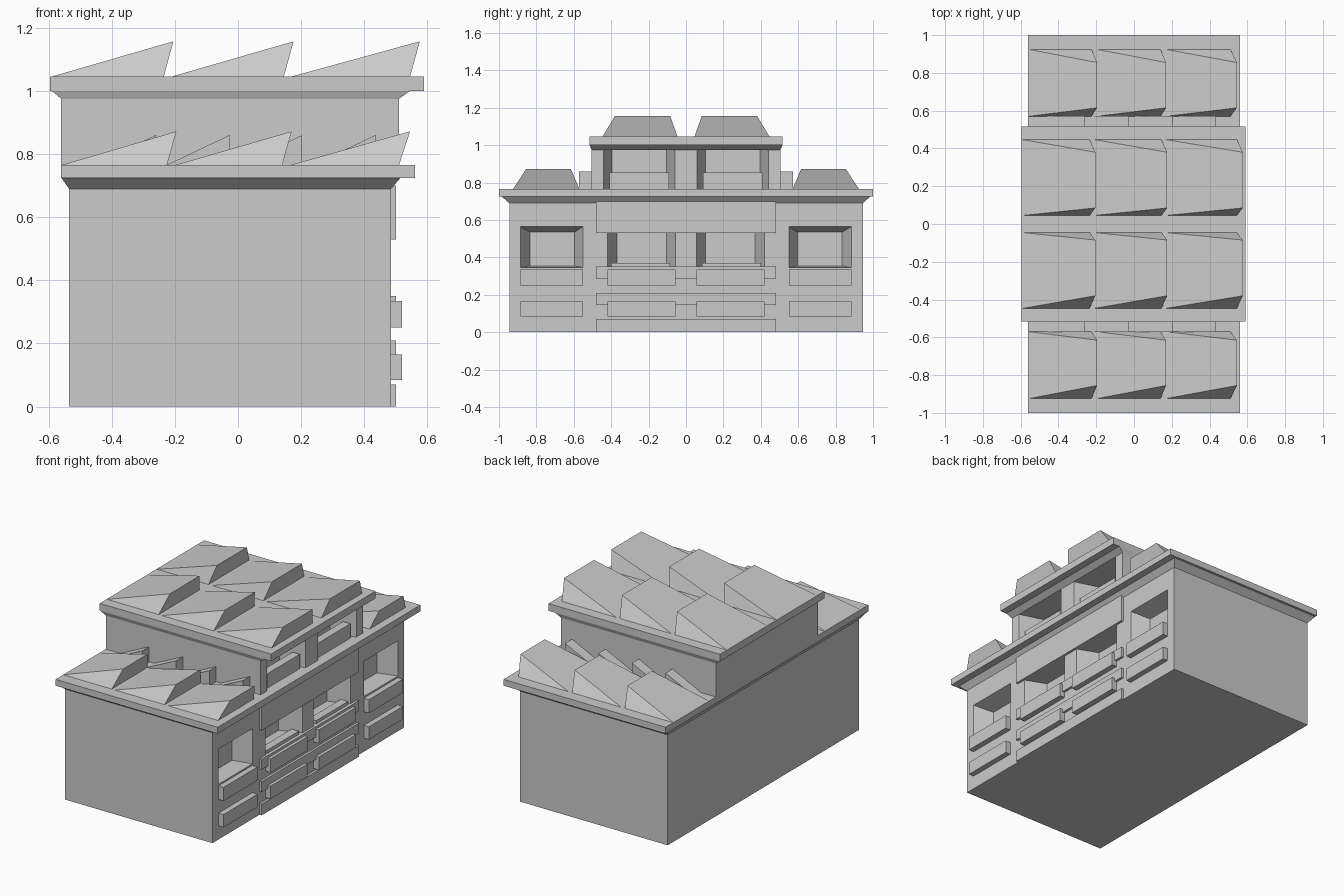
import bpy, bmesh

if "Cube" in bpy.data.objects:
    bpy.data.objects.remove(bpy.data.objects["Cube"])


def mesh_object(name, verts, faces):
    me = bpy.data.meshes.new(name)
    me.from_pydata(verts, [], faces)
    bm = bmesh.new()
    bm.from_mesh(me)
    bmesh.ops.recalc_face_normals(bm, faces=bm.faces)
    bm.to_mesh(me)
    bm.free()
    ob = bpy.data.objects.new(name, me)
    bpy.context.scene.collection.objects.link(ob)
    return ob


HEX = [(0, 1, 2, 3), (4, 5, 6, 7), (0, 1, 5, 4), (1, 2, 6, 5), (2, 3, 7, 6), (3, 0, 4, 7)]


def box(name, x0, x1, y0, y1, z0, z1):
    return frustum(name, (x0, x1, y0, y1, z0), (x0, x1, y0, y1, z1))


def frustum(name, a, b):
    """Solid between two horizontal rectangles (x0, x1, y0, y1, z)."""
    v = []
    for x0, x1, y0, y1, z in (a, b):
        v += [(x0, y0, z), (x1, y0, z), (x1, y1, z), (x0, y1, z)]
    return mesh_object(name, v, HEX)


def cut_niche(body, x_face, depth, outer, inner):
    """Cut a splayed window niche; outer and inner are (y0, y1, z0, z1)."""
    e = 0.02
    # extend the splay slightly past the wall so the cut is clean
    k = e / depth
    front = [o + (o - i) * k for o, i in zip(outer, inner)]
    v = []
    for x, (y0, y1, z0, z1) in ((x_face + e, front), (x_face - depth, inner)):
        v += [(x, y0, z0), (x, y1, z0), (x, y1, z1), (x, y0, z1)]
    cutter = mesh_object("window_cutter", v, HEX)
    cutter.hide_render = True
    mod = body.modifiers.new("niche", 'BOOLEAN')
    mod.operation = 'DIFFERENCE'
    mod.solver = 'EXACT'
    mod.object = cutter
    bpy.context.view_layer.objects.active = body
    bpy.ops.object.modifier_apply(modifier=mod.name)
    bpy.data.objects.remove(cutter)


def side(s, lo, hi):
    return (lo, hi) if s > 0 else (-hi, -lo)


def skylight(name, x0, xb, xa, s, base, top, z0, z1):
    """Sawtooth roof wedge with an overhanging, tapered high end."""
    b0, b1 = side(s, *base)
    t0, t1 = side(s, *top)
    v = [(x0, b0, z0), (xb, b0, z0), (xb, b1, z0), (x0, b1, z0), (xa, t0, z1), (xa, t1, z1)]
    return mesh_object(name, v, [(0, 1, 2, 3), (0, 4, 5, 3), (1, 2, 5, 4), (0, 1, 4), (3, 2, 5)])


# Main blocks
lower = box("lower_body", -0.535, 0.485, -0.945, 0.945, 0, 0.695)
upper = box("upper_body", -0.56, 0.51, -0.505, 0.505, 0.75, 0.98)

# Cornices: sloped soffit and flat slab
frustum("lower_soffit", (-0.535, 0.485, -0.945, 0.945, 0.69), (-0.56, 0.515, -0.985, 0.985, 0.725))
box("lower_roof_slab", -0.56, 0.56, -1, 1, 0.725, 0.765)
frustum("upper_soffit", (-0.56, 0.51, -0.505, 0.505, 0.975), (-0.59, 0.545, -0.515, 0.515, 1.0))
box("upper_roof_slab", -0.595, 0.59, -0.515, 0.515, 1.0, 1.045)

# Raised bands across the middle of the facade
for z0, z1 in ((0, 0.07), (0.145, 0.21), (0.285, 0.35), (0.53, 0.70)):
    box("facade_band", 0.475, 0.50, -0.48, 0.48, z0, z1)

for s in (-1, 1):
    # Window niches
    cut_niche(lower, 0.485, 0.11, (*side(s, 0.55, 0.885), 0.345, 0.565),
              (*side(s, 0.595, 0.835), 0.355, 0.535))
    cut_niche(lower, 0.485, 0.13, (*side(s, 0.055, 0.42), 0.35, 0.53),
              (*side(s, 0.105, 0.37), 0.35, 0.53))
    cut_niche(upper, 0.51, 0.15, (*side(s, 0.06, 0.44), 0.765, 0.974),
              (*side(s, 0.105, 0.395), 0.765, 0.974))
    # Low sills inside the niches
    box("inner_sill", 0.43, 0.48, *side(s, 0.085, 0.40), 0.345, 0.37)
    box("upper_parapet", 0.44, 0.49, *side(s, 0.09, 0.41), 0.76, 0.855)
    # Projecting balcony boxes
    for lo, hi in ((0.55, 0.885), (0.055, 0.42)):
        for z0, z1 in ((0.085, 0.165), (0.25, 0.335)):
            box("balcony", 0.475, 0.52, *side(s, lo, hi), z0, z1)
    # Sawtooth skylights on both roof levels
    for x0, xb, xa in ((-0.56, -0.225, -0.195), (-0.20, 0.14, 0.17), (0.165, 0.51, 0.545)):
        skylight("lower_skylight", x0, xb, xa, s, (0.57, 0.925), (0.615, 0.855), 0.765, 0.872)
    for x0, xb, xa in ((-0.592, -0.235, -0.205), (-0.212, 0.145, 0.176), (0.167, 0.545, 0.576)):
        skylight("upper_skylight", x0, xb, xa, s, (0.045, 0.447), (0.085, 0.38), 1.045, 1.157)
    # Small wedge buttresses along the upper walls
    for xa in (-0.26, -0.027, 0.203, 0.435):
        skylight("wall_wedge", xa - 0.2, xa, xa, s, (0.50, 0.572), (0.50, 0.572), 0.765, 0.86)
